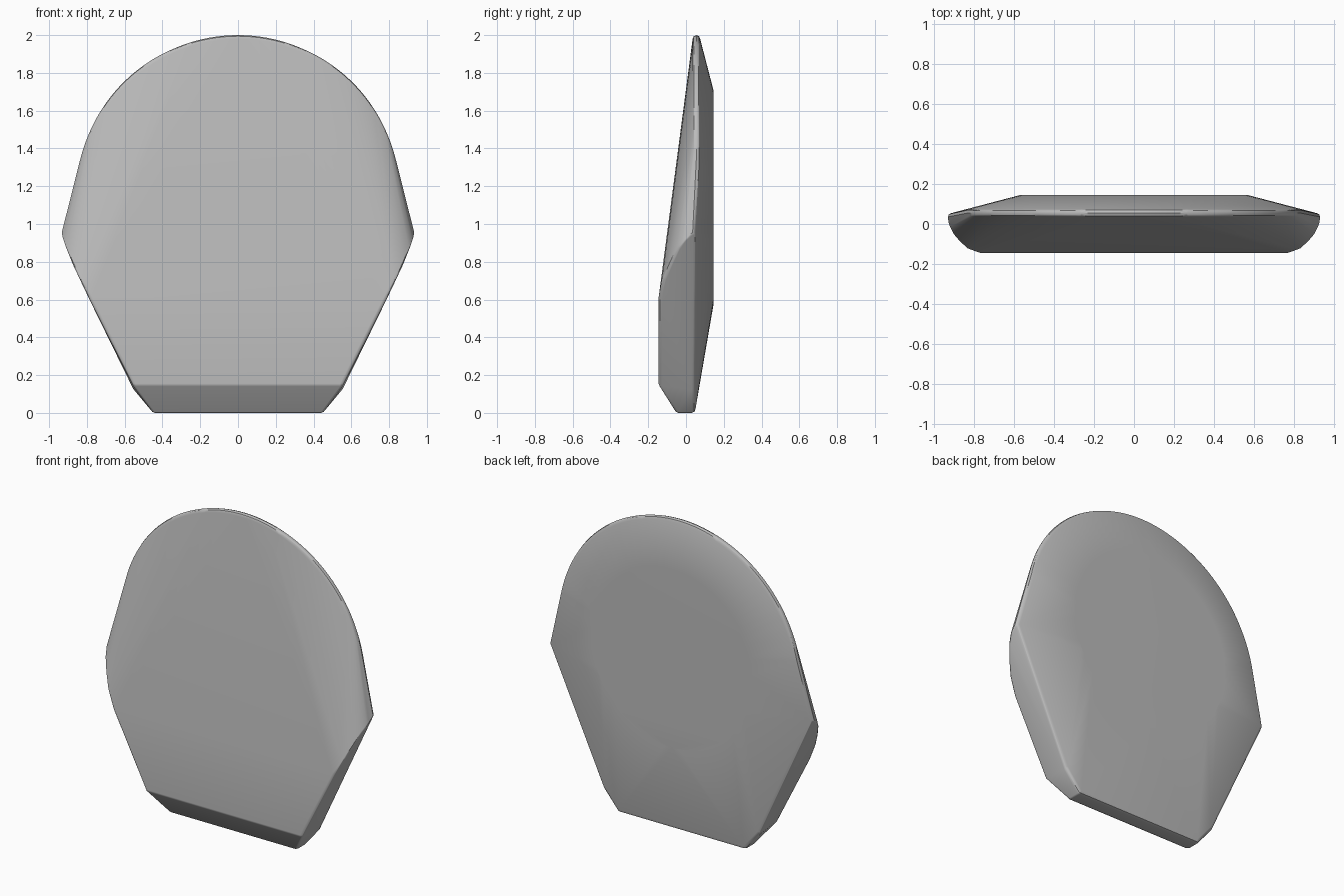
import bpy, bmesh
from math import sin, cos, pi, radians
from mathutils import Vector

cube = bpy.data.objects.get("Cube")
if cube:
    bpy.data.objects.remove(cube, do_unlink=True)

ROUND = 0.02      # edge rounding radius
CENTRE_Z = 1.14   # centre of the rim and the back disc


def ring(radius, y, start, end, steps):
    """Arc in the xz plane around the disc centre."""
    angles = [start + (end - start) * i / steps for i in range(steps + 1)]
    return [Vector((radius * cos(a), y, CENTRE_Z + radius * sin(a))) for a in angles]


# Round upper rim and flat back disc
points = ring(0.84, 0.055, radians(12), radians(168), 60)
points += ring(0.57, 0.125, 0, 2 * pi, 72)

# Tapered lower body and curved shoulders, mirrored
side = [
    (0.44, 0.03, 0.02), (0.44, -0.04, 0.02),        # foot
    (0.54, 0.03, 0.14), (0.54, -0.125, 0.155),      # lower corners
    (0.77, -0.125, 0.61), (0.82, -0.107, 0.715),    # shoulder sweep
    (0.86, -0.07, 0.80), (0.89, -0.035, 0.875),
    (0.907, 0, 0.925), (0.913, 0.035, 0.955),
]
for x, y, z in side:
    points += [Vector((x, y, z)), Vector((-x, y, z))]

# Small ball directions that round off every edge
ball = [Vector((a, b, c)).normalized() * ROUND
        for a in (-1, 0, 1) for b in (-1, 0, 1) for c in (-1, 0, 1)
        if (a, b, c) != (0, 0, 0)]

# Wrap the solid around the rounded points
bm = bmesh.new()
for p in points:
    for d in ball:
        bm.verts.new(p + d)
bmesh.ops.remove_doubles(bm, verts=bm.verts[:], dist=0.0005)
bmesh.ops.convex_hull(bm, input=bm.verts[:])
bmesh.ops.delete(bm, geom=[v for v in bm.verts if not v.link_faces], context='VERTS')
bmesh.ops.dissolve_limit(bm, angle_limit=radians(0.5),
                         verts=bm.verts[:], edges=bm.edges[:])
bmesh.ops.recalc_face_normals(bm, faces=bm.faces[:])
mesh = bpy.data.meshes.new("rounded_plate")
bm.to_mesh(mesh)
bm.free()

plate = bpy.data.objects.new("rounded_plate", mesh)
bpy.context.collection.objects.link(plate)

# Plain grey finish
grey = bpy.data.materials.new("plain_grey")
grey.use_nodes = True
colour = (0.5, 0.5, 0.5, 1)
grey.diffuse_color = colour
grey.node_tree.nodes["Principled BSDF"].inputs["Base Color"].default_value = colour
mesh.materials.append(grey)

# Smooth shading weighted by face size
bpy.context.view_layer.objects.active = plate
plate.select_set(True)
bpy.ops.object.shade_smooth_by_angle(angle=radians(40))
weighted = plate.modifiers.new("even_shading", 'WEIGHTED_NORMAL')
weighted.keep_sharp = True
